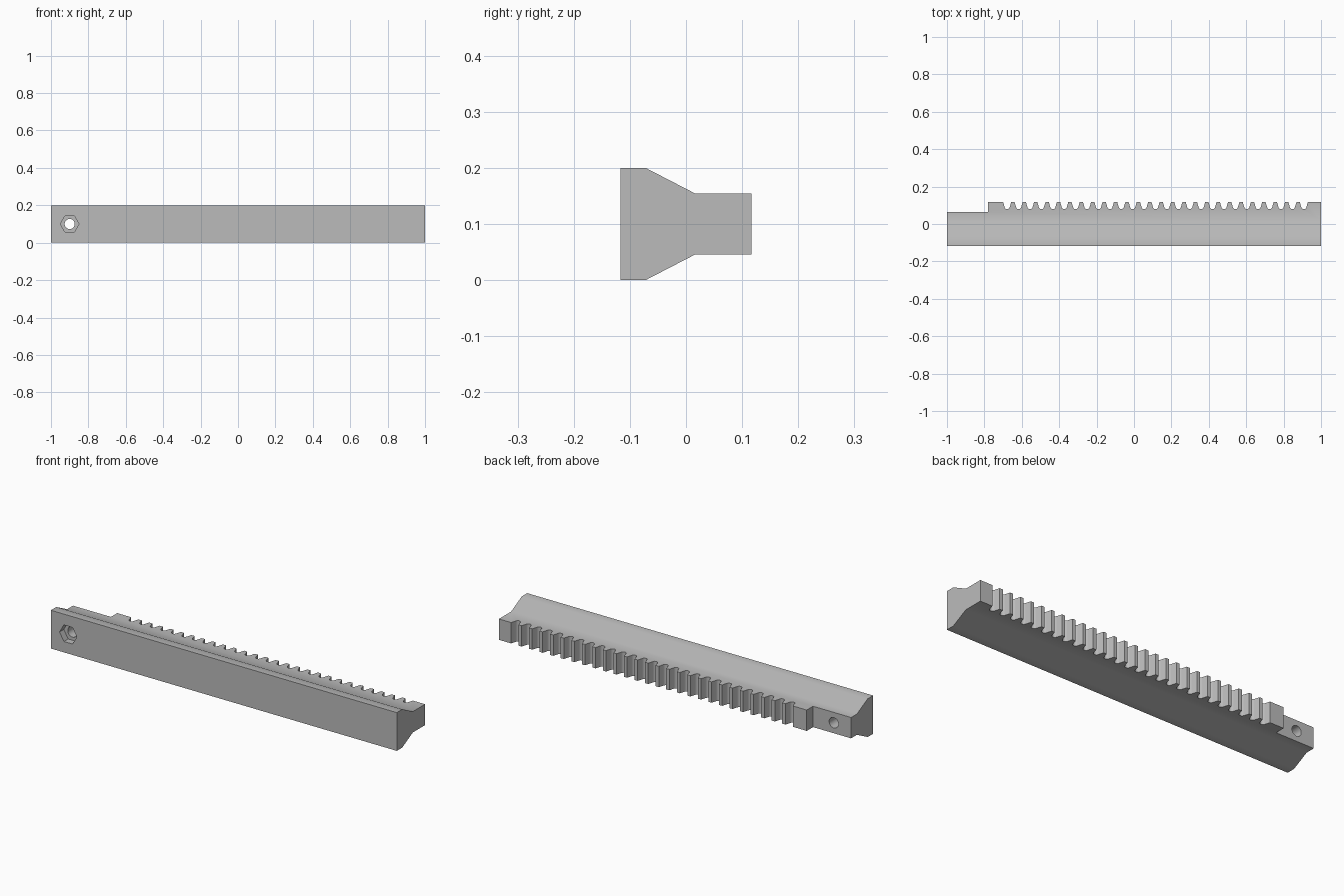
import bpy, bmesh, math
from mathutils import Vector

cube = bpy.data.objects.get("Cube")
if cube:
    bpy.data.objects.remove(cube, do_unlink=True)

grey = bpy.data.materials.new("plain grey")
grey.use_nodes = True
colour = (0.5, 0.5, 0.5, 1)
grey.diffuse_color = colour
grey.node_tree.nodes["Principled BSDF"].inputs["Base Color"].default_value = colour

BACK = 0.117          # half depth of the rack
HEIGHT = 0.2
MID = HEIGHT / 2


def prism(name, points, direction):
    """Extrude a closed 3D outline along a direction."""
    bm = bmesh.new()
    face = bm.faces.new([bm.verts.new(p) for p in points])
    out = bmesh.ops.extrude_face_region(bm, geom=[face])
    moved = [g for g in out["geom"] if isinstance(g, bmesh.types.BMVert)]
    bmesh.ops.translate(bm, verts=moved, vec=Vector(direction))
    bmesh.ops.recalc_face_normals(bm, faces=bm.faces)
    mesh = bpy.data.meshes.new(name)
    bm.to_mesh(mesh)
    bm.free()
    mesh.materials.append(grey)
    obj = bpy.data.objects.new(name, mesh)
    bpy.context.collection.objects.link(obj)
    return obj


def combine(target, tool, operation):
    """Apply a boolean and discard the tool."""
    tool.hide_render = True
    bpy.context.view_layer.objects.active = target
    mod = target.modifiers.new(operation.lower(), "BOOLEAN")
    mod.operation = operation
    mod.solver = "EXACT"
    mod.object = tool
    bpy.ops.object.modifier_apply(modifier=mod.name)
    bpy.data.objects.remove(tool, do_unlink=True)


# Bar with a flared front: half section mirrored about mid height
half = [(-BACK, MID), (-0.072, MID), (0.016, 0.0545), (BACK, 0.0545)]
section = half + [(y, -h) for y, h in reversed(half)]
rack = prism("toothed_rack", [(-1, y, MID + h) for y, h in section], (2, 0, 0))

# Plan outline: rounded gaps between the teeth along the back
GAPS, FIRST, LAST = 27, -0.678, 0.908
ROOT, RADIUS, MOUTH = 0.079, 0.014, 0.0215
outline = [(-1.1, -0.2), (-1.1, 0.065), (-0.78, 0.065), (-0.78, 0.2)]
for i in range(GAPS):
    x = FIRST + (LAST - FIRST) * i / (GAPS - 1)
    outline += [(x - MOUTH, 0.2), (x - MOUTH, BACK)]
    for k in range(9):
        a = math.pi + math.radians(12) + math.radians(156) * k / 8
        outline.append((x + RADIUS * math.cos(a), ROOT + RADIUS + RADIUS * math.sin(a)))
    outline += [(x + MOUTH, BACK), (x + MOUTH, 0.2)]
outline += [(1.1, 0.2), (1.1, -0.2)]
plan = prism("plan_cutter", [(x, y, -0.1) for x, y in outline], (0, 0, 0.4))
combine(rack, plan, "INTERSECT")


# Hexagonal nut pocket at the front and a round bolt hole through the bar
def drill(name, sides, radius, start, depth):
    ring = [(-0.9 + radius * math.cos(math.tau * k / sides), start,
             MID + radius * math.sin(math.tau * k / sides)) for k in range(sides)]
    combine(rack, prism(name, ring, (0, depth, 0)), "DIFFERENCE")


drill("bolt_hole_cutter", 32, 0.027, -0.2, 0.4)
drill("nut_pocket_cutter", 6, 0.05, -0.2, 0.2 - BACK + 0.035)

# Smooth the gentle bends, keep the real corners sharp
bpy.ops.object.select_all(action="DESELECT")
rack.select_set(True)
bpy.context.view_layer.objects.active = rack
bpy.ops.object.shade_smooth_by_angle(angle=math.radians(30))
